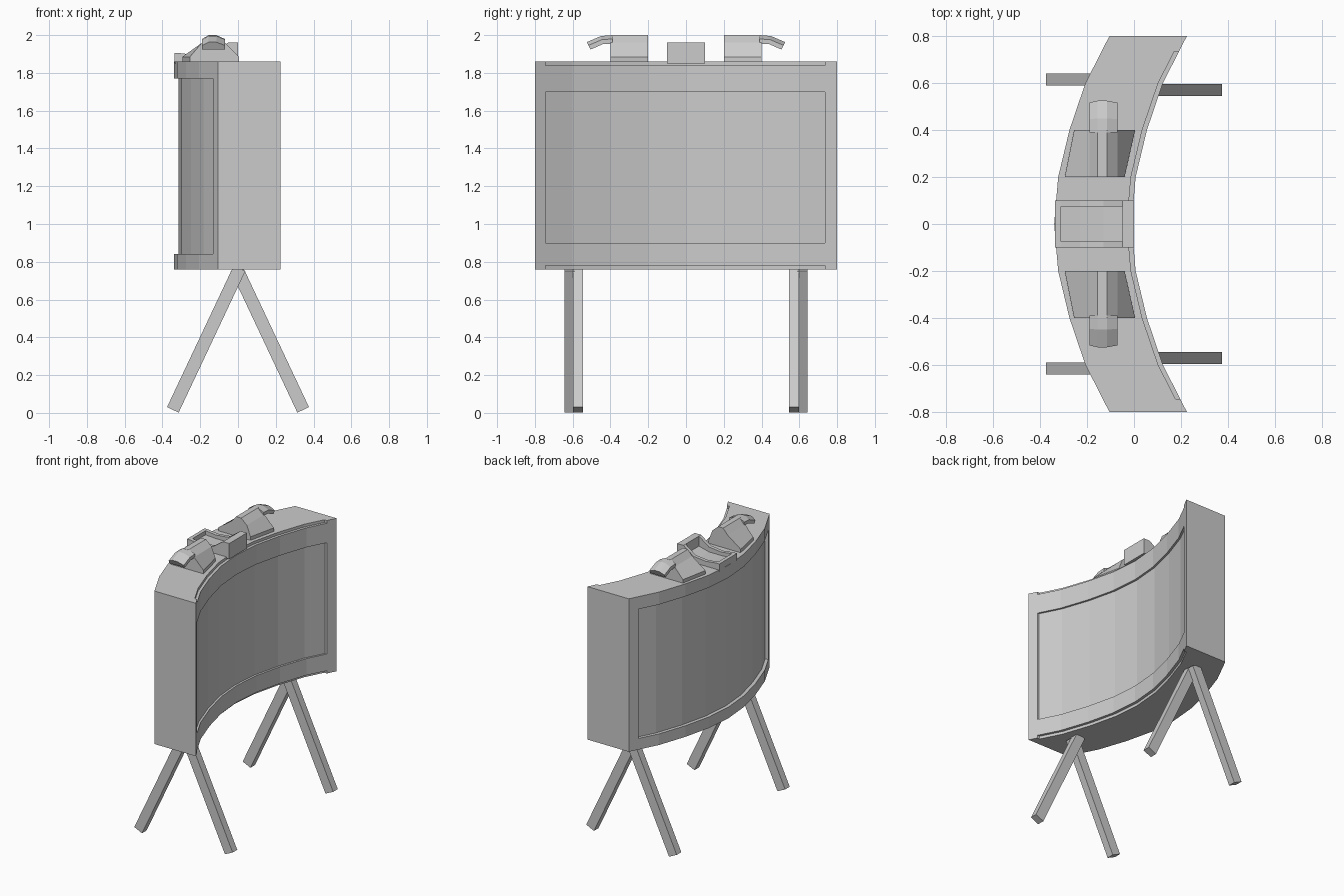
import bpy, bmesh, math
from mathutils import Vector

if "Cube" in bpy.data.objects:
    bpy.data.objects.remove(bpy.data.objects["Cube"])


def loft(name, sections):
    """Skin a list of equal-length closed loops and cap both ends."""
    bm = bmesh.new()
    rings = [[bm.verts.new(p) for p in s] for s in sections]
    n = len(rings[0])
    for a, b in zip(rings, rings[1:]):
        for i in range(n):
            j = (i + 1) % n
            bm.faces.new((a[i], a[j], b[j], b[i]))
    bm.faces.new(rings[0])
    bm.faces.new(rings[-1][::-1])
    bmesh.ops.remove_doubles(bm, verts=bm.verts, dist=1e-4)
    bmesh.ops.dissolve_degenerate(bm, edges=bm.edges, dist=1e-4)
    bmesh.ops.recalc_face_normals(bm, faces=bm.faces)
    me = bpy.data.meshes.new(name)
    bm.to_mesh(me)
    bm.free()
    ob = bpy.data.objects.new(name, me)
    bpy.context.collection.objects.link(ob)
    return ob


# Plan curve of the convex side, as x for each |y|
CURVE = [(0, -.34), (.2, -.323), (.4, -.275), (.6, -.207), (.8, -.105)]


def curve_x(y):
    y = abs(y)
    for (y0, x0), (y1, x1) in zip(CURVE, CURVE[1:]):
        if y <= y1 + 1e-6:
            return x0 + (x1 - x0) * (y - y0) / (y1 - y0)


# Curved case: section has a recess in each broad face and notched inner edges
W = .33


def case_section(y, d):
    pts = [(0, .76), (0, .84), (.025 * d, .84), (.025 * d, 1.77), (0, 1.77), (0, 1.86),
           (W - .02 * d, 1.86), (W - .02 * d, 1.84), (W, 1.84), (W, 1.70),
           (W - .015 * d, 1.70), (W - .015 * d, .90), (W, .90), (W, .78),
           (W - .02 * d, .78), (W - .02 * d, .76)]
    return [(curve_x(y) + o, y, z) for o, z in pts]


stations = [(-.8, 0), (-.745, 0), (-.745, 1), (-.6, 1), (-.4, 1), (-.2, 1), (0, 1),
            (.2, 1), (.4, 1), (.6, 1), (.735, 1), (.735, 0), (.8, 0)]
loft("curved_case", [case_section(y, d) for y, d in stations])


# Top channel: U section swept along x with closed ends
def channel_section(x, top, floor):
    return [(x, -.1, 1.85), (x, -.1, top), (x, -.075, top), (x, -.075, floor),
            (x, .075, floor), (x, .075, top), (x, .1, top), (x, .1, 1.85)]


loft("top_channel", [channel_section(*s) for s in [
    (-.336, 1.905, 1.905), (-.31, 1.905, 1.905), (-.31, 1.905, 1.875),
    (-.23, 1.895, 1.87), (-.13, 1.905, 1.87), (-.05, 1.962, 1.89),
    (-.05, 1.962, 1.962), (0, 1.962, 1.962)]])


# Faceted top housings, each with a drooping spout
def housing_section(y, left, right):
    return [(left, y, 1.855), (left, y, 1.885), (-.19, y, 1.96), (-.155, y, 2.0),
            (-.115, y, 2.0), (-.07, y, 1.96), (right, y, 1.885), (right, y, 1.855)]


def spout_section(s, y_top, z_top, y_low, z_low):
    ym, zm = y_top * .6 + y_low * .4, z_top * .55 + z_low * .45
    return [(-.19, s * y_low, z_low), (-.19, s * ym, zm), (-.155, s * y_top, z_top),
            (-.115, s * y_top, z_top), (-.07, s * ym, zm), (-.07, s * y_low, z_low)]


for s, side in ((-1, "front"), (1, "back")):
    loft(side + "_housing", [housing_section(s * .2, -.295, -.04),
                             housing_section(s * .4, -.255, .005)])
    loft(side + "_spout", [spout_section(s, *p) for p in [
        (.39, 2.0, .39, 1.955), (.45, 1.995, .44, 1.952), (.525, 1.963, .505, 1.924)]])

    # Splayed pair of square legs
    for t, y, label in ((-1, .616, "outer"), (1, .571, "inner")):
        foot, top = Vector((t * .345, 0, .016)), Vector((-t * .008, 0, .765))
        axis = (top - foot).normalized()
        across = Vector((axis.z, 0, -axis.x)) * .034
        wide = Vector((0, .026, 0))
        loft(f"{side}_{label}_leg", [
            [c + Vector((0, s * y, 0)) + across * a + wide * b
             for a, b in ((-1, -1), (1, -1), (1, 1), (-1, 1))] for c in (foot, top)])
